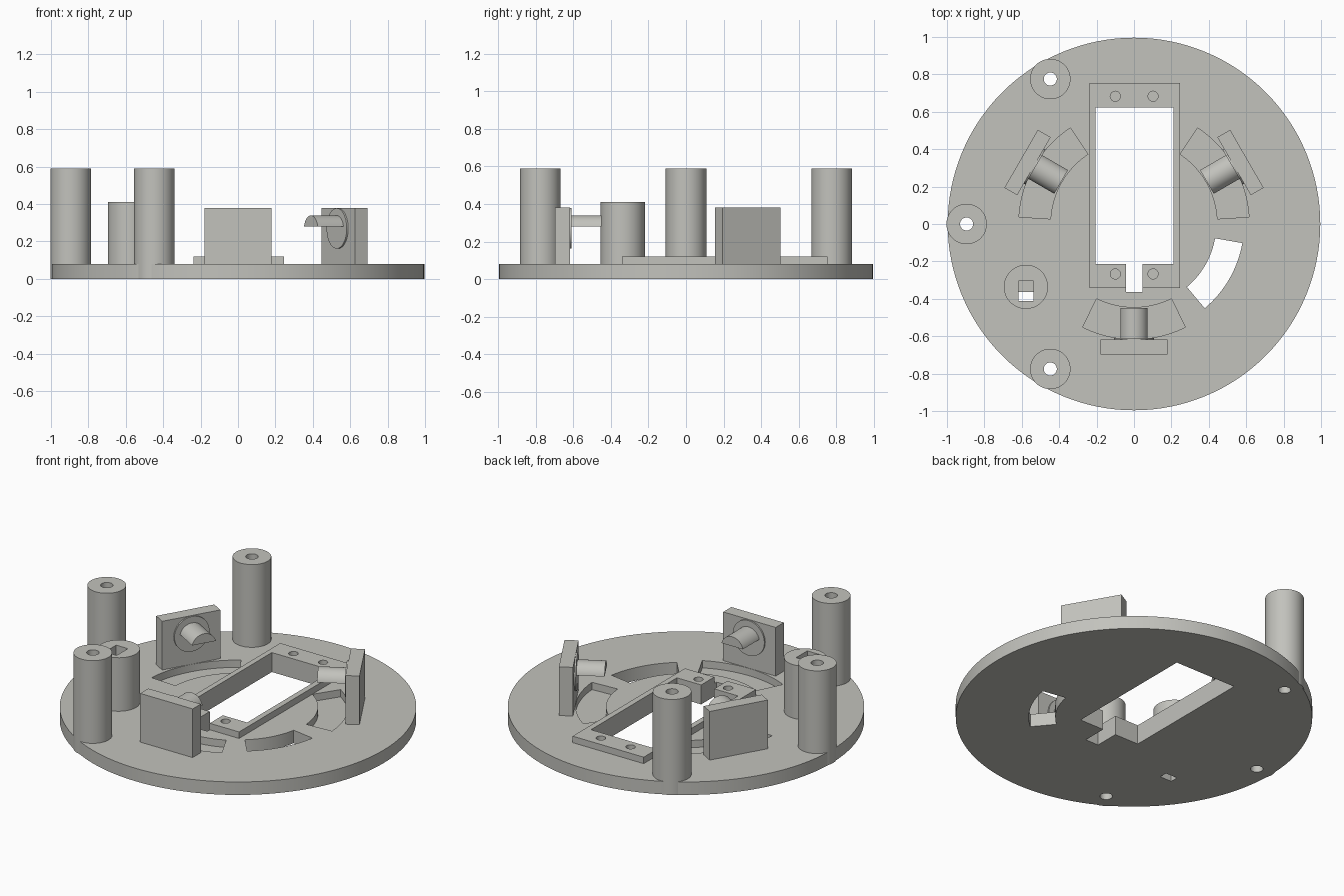
import bpy, bmesh, math
from mathutils import Matrix, Vector

if "Cube" in bpy.data.objects:
    bpy.data.objects.remove(bpy.data.objects["Cube"])

grey = bpy.data.materials.new("warm_grey")
grey.diffuse_color = (0.54, 0.54, 0.505, 1)
grey.use_nodes = True
grey.node_tree.nodes["Principled BSDF"].inputs["Base Color"].default_value = grey.diffuse_color


def prism(name, pts, z0, z1, matrix=None):
    """Extrude a counter-clockwise outline from z0 to z1."""
    bm = bmesh.new()
    face = bm.faces.new([bm.verts.new((x, y, z0)) for x, y in pts])
    top = bmesh.ops.extrude_face_region(bm, geom=[face])["geom"]
    bmesh.ops.translate(bm, vec=(0, 0, z1 - z0),
                        verts=[v for v in top if isinstance(v, bmesh.types.BMVert)])
    if matrix:
        bm.transform(matrix)
    bmesh.ops.recalc_face_normals(bm, faces=bm.faces)
    mesh = bpy.data.meshes.new(name)
    bm.to_mesh(mesh)
    bm.free()
    mesh.materials.append(grey)
    ob = bpy.data.objects.new(name, mesh)
    bpy.context.collection.objects.link(ob)
    return ob


def rect(x0, x1, y0, y1):
    return [(x0, y0), (x1, y0), (x1, y1), (x0, y1)]


def arc(r, a0, a1, n, cx=0.0, cy=0.0):
    return [(cx + r * math.cos(math.radians(a0 + (a1 - a0) * i / n)),
             cy + r * math.sin(math.radians(a0 + (a1 - a0) * i / n))) for i in range(n + 1)]


def circle(r, cx=0.0, cy=0.0, n=48):
    return arc(r, 0, 360, n, cx, cy)[:-1]


def sector(r0, r1, a0, a1):
    return arc(r1, a0, a1, 20) + arc(r0, a1, a0, 20)


def cut(ob, *cutters):
    """Subtract cutters from an object and apply the result."""
    bpy.context.view_layer.objects.active = ob
    for c in cutters:
        mod = ob.modifiers.new("cut", "BOOLEAN")
        mod.operation = "DIFFERENCE"
        mod.solver = "EXACT"
        mod.object = c
        bpy.ops.object.modifier_apply(modifier=mod.name)


# Cutters shared by several parts
window = prism("window_cutter", rect(-0.206, 0.211, -0.213, 0.624), -0.1, 0.3)
notch = prism("notch_cutter", rect(-0.043, 0.046, -0.364, -0.15), -0.1, 0.3)
screws = [prism("screw_cutter", circle(0.027, x, y, 24), 0.03, 0.3)
          for x in (-0.1, 0.102) for y in (-0.267, 0.683)]
peg_slot = prism("socket_cutter", rect(-0.618, -0.538, -0.413, -0.363), -0.1, 0.6)
peg_step = prism("socket_step_cutter", rect(-0.618, -0.538, -0.37, -0.304), 0.2, 0.6)
post_xy = [(0.895 * math.cos(math.radians(a)), 0.895 * math.sin(math.radians(a)))
           for a in (120, 180, 240)]
bores = [prism("bore_cutter", circle(0.035, x, y, 32), -0.1, 0.8) for x, y in post_xy]
vent = prism("vent_cutter", sector(0.44, 0.588, -50, -10), -0.1, 0.3)
mounts = (30, 150, 270)
pockets = [prism("pocket_cutter", sector(0.447, 0.616, a - 26.5, a + 26.5), 0.035, 0.3)
           for a in mounts]
cutters = [window, notch, peg_slot, peg_step, vent] + screws + bores + pockets

# Round base with window, curved vent, pockets and bores
base = prism("base_disc", circle(0.996, n=128), 0, 0.08)
cut(base, window, notch, vent, peg_slot, *pockets, *bores, *screws)
parts = [base]

# Raised rim around the window
frame = prism("window_frame", rect(-0.239, 0.246, -0.341, 0.753), 0.079, 0.12)
cut(frame, window, notch, *screws)
parts.append(frame)

# Three tall hollow posts
for (x, y), bore in zip(post_xy, bores):
    post = prism("tall_post", circle(0.108, x, y), 0.0005, 0.59)
    cut(post, bore)
    parts.append(post)

# Short post with a stepped square socket
short = prism("short_post", circle(0.118, -0.578, -0.336), 0.079, 0.41)
cut(short, peg_slot, peg_step)
parts.append(short)

# Three upright plates, each with a round flange and a flat-bottomed peg facing inward
for a in mounts:
    turn = Matrix.Rotation(math.radians(a), 4, "Z")
    # local x -> sideways, local y -> up, extrusion -> outward
    outward = turn @ Matrix(((0, 0, 1, 0), (1, 0, 0, 0), (0, 1, 0, 0), (0, 0, 0, 1)))
    parts.append(prism("upright_plate", rect(0.618, 0.697, -0.179, 0.179), 0.079, 0.38, turn))
    parts.append(prism("peg_flange", circle(0.108, 0, 0.27), 0.609, 0.62, outward))
    parts.append(prism("peg", arc(0.075, 13, 167, 24, 0, 0.264), 0.45, 0.615, outward))

for c in cutters:
    bpy.data.objects.remove(c, do_unlink=True)

# Smooth the round walls, keep edges sharp
for ob in bpy.context.selected_objects:
    ob.select_set(False)
for ob in parts:
    ob.select_set(True)
bpy.context.view_layer.objects.active = base
bpy.ops.object.shade_smooth_by_angle(angle=math.radians(30))
